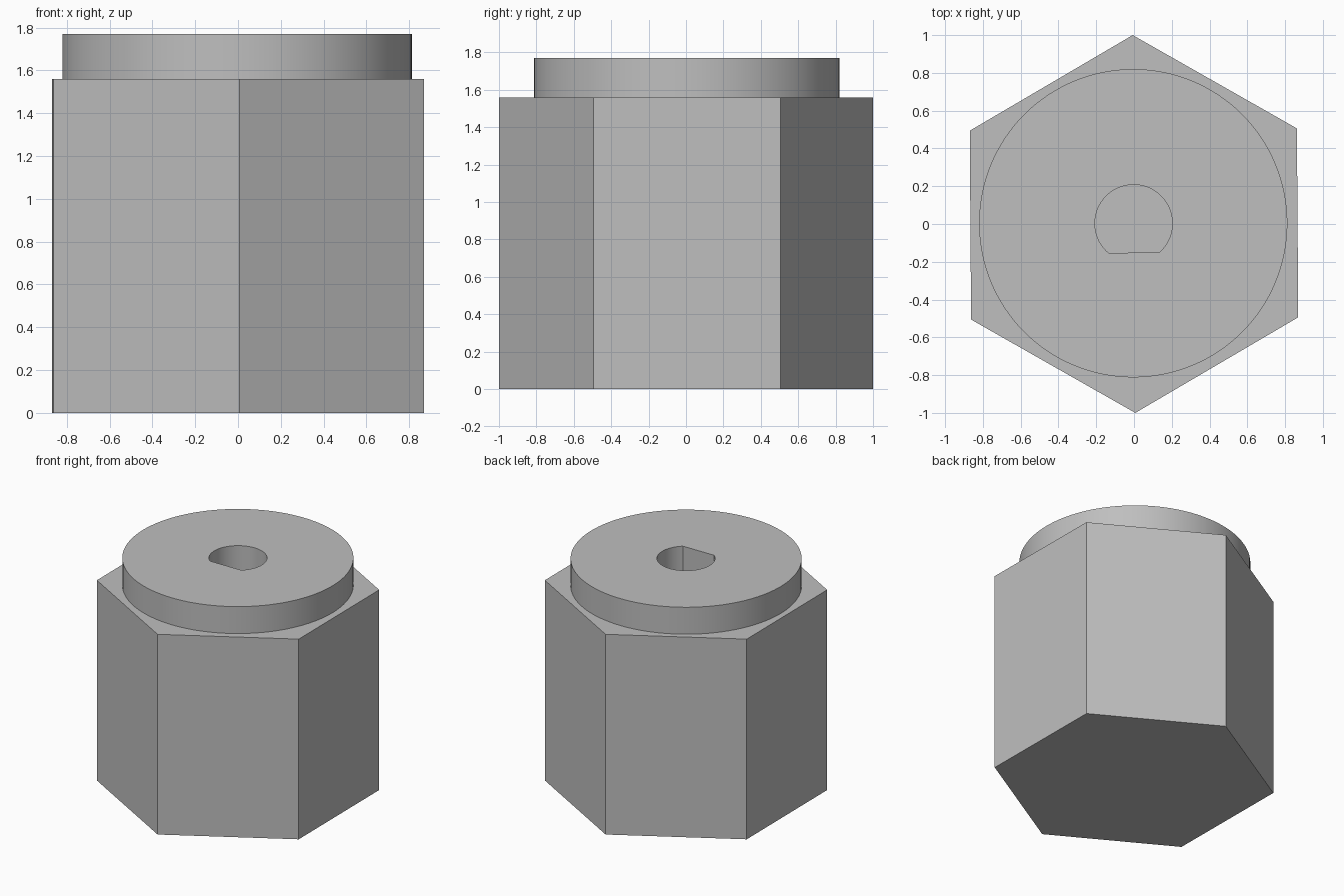
import bpy, bmesh, math

cube = bpy.data.objects.get("Cube")
if cube:
    bpy.data.objects.remove(cube, do_unlink=True)

HEX_TOP, COLLAR_TOP, BORE_FLOOR = 1.56, 1.77, 0.5
TILT = math.radians(0.4)

grey = bpy.data.materials.new("light grey")
grey.use_nodes = True
grey.diffuse_color = (0.52, 0.52, 0.52, 1)
grey.node_tree.nodes["Principled BSDF"].inputs["Base Color"].default_value = grey.diffuse_color


def ring(radius, count, start=0.0, sweep=math.tau, closed=True, centre=(0, 0)):
    """Points along a circle or arc."""
    steps = count if closed else count - 1
    angles = [start + sweep * i / steps for i in range(count)]
    return [(centre[0] + radius * math.cos(a), centre[1] + radius * math.sin(a)) for a in angles]


def prism(name, outline, bottom, top):
    """Solid extruded upward from a flat outline."""
    bm = bmesh.new()
    base = bm.faces.new([bm.verts.new((x, y, bottom)) for x, y in outline])
    out = bmesh.ops.extrude_face_region(bm, geom=[base])
    moved = [g for g in out["geom"] if isinstance(g, bmesh.types.BMVert)]
    bmesh.ops.translate(bm, verts=moved, vec=(0, 0, top - bottom))
    bmesh.ops.recalc_face_normals(bm, faces=bm.faces)
    mesh = bpy.data.meshes.new(name)
    bm.to_mesh(mesh)
    bm.free()
    mesh.materials.append(grey)
    obj = bpy.data.objects.new(name, mesh)
    bpy.context.collection.objects.link(obj)
    return obj


def combine(target, other, operation):
    """Apply a boolean and remove the second solid."""
    mod = target.modifiers.new(operation, 'BOOLEAN')
    mod.operation, mod.solver, mod.object = operation, 'EXACT', other
    bpy.context.view_layer.objects.active = target
    bpy.ops.object.modifier_apply(modifier=mod.name)
    bpy.data.objects.remove(other, do_unlink=True)


# Hexagonal body with a round collar
body = prism("hex_knob", ring(1.0, 6, math.pi / 2 + TILT), 0, HEX_TOP)
collar = prism("collar", ring(0.816, 128, centre=(-0.004, 0.004)), HEX_TOP - 0.1, COLLAR_TOP)
combine(body, collar, 'UNION')

# D-shaped shaft bore, flat side toward the front
half_flat = math.acos(0.155 / 0.205)
bore_outline = ring(0.205, 64, -math.pi / 2 + half_flat + TILT,
                    math.tau - 2 * half_flat, closed=False, centre=(-0.002, 0.003))
bore = prism("bore_cutter", bore_outline, BORE_FLOOR, COLLAR_TOP + 0.1)
bore.hide_render = True
combine(body, bore, 'DIFFERENCE')

# Smooth round walls, crisp edges
bpy.ops.object.select_all(action='DESELECT')
body.select_set(True)
bpy.context.view_layer.objects.active = body
bpy.ops.object.shade_smooth_by_angle(angle=math.radians(30))
